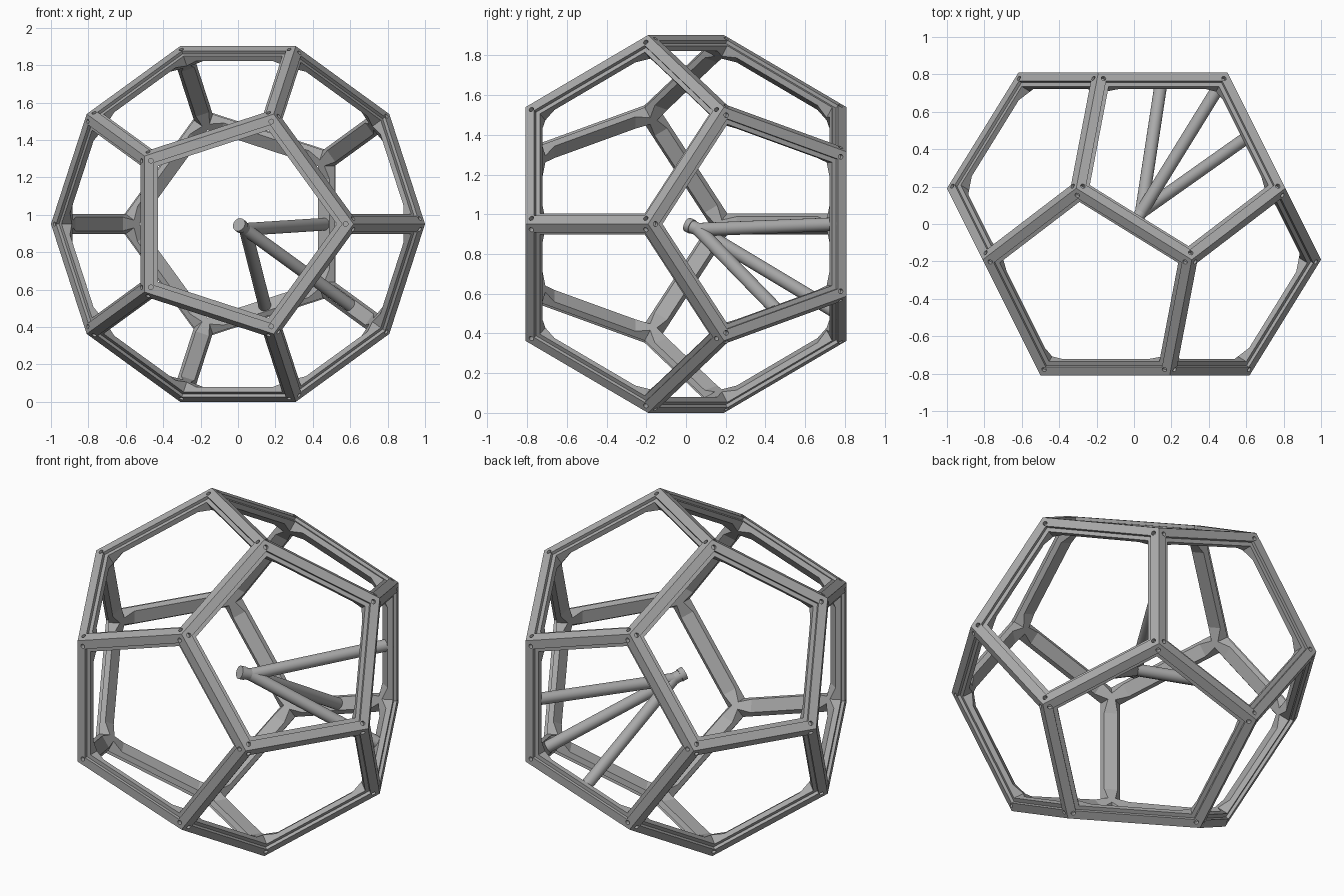
import bpy, bmesh, math
from mathutils import Vector, Matrix

if "Cube" in bpy.data.objects:
    bpy.data.objects.remove(bpy.data.objects["Cube"])

# Dodecahedron proportions (the widest vertex ring has radius 1)
SMALL = (math.sqrt(5) - 1) / 2
EDGE = 2 * SMALL * math.sin(math.radians(36))
IN_R = 1.113516 * EDGE
RING_Y = 0.262866 * EDGE
APOTHEM = SMALL * math.cos(math.radians(36))
CENTRE = Vector((0, 0, math.sin(math.radians(72))))

gray = bpy.data.materials.new("plain_gray")
gray.use_nodes = True
gray.diffuse_color = (0.4, 0.4, 0.4, 1)
gray.node_tree.nodes["Principled BSDF"].inputs["Base Color"].default_value = (0.4, 0.4, 0.4, 1)


def polar(deg, r, y):
    a = math.radians(deg)
    return Vector((r * math.cos(a), y, r * math.sin(a)))


def add_object(name, bm):
    me = bpy.data.meshes.new(name)
    bm.to_mesh(me)
    bm.free()
    ob = bpy.data.objects.new(name, me)
    ob.location = CENTRE
    me.materials.append(gray)
    bpy.context.collection.objects.link(ob)
    return ob


def face_outward(f, outward):
    f.normal_update()
    if f.normal.dot(outward) < 0:
        f.normal_flip()


def rod(bm, a, b, r, sides=32):
    d = b - a
    m = Matrix.Translation((a + b) / 2) @ d.to_track_quat('Z', 'Y').to_matrix().to_4x4()
    bmesh.ops.create_cone(bm, cap_ends=True, segments=sides, radius1=r, radius2=r,
                          depth=d.length, matrix=m)


def smooth(ob, degrees):
    bpy.ops.object.select_all(action='DESELECT')
    ob.select_set(True)
    bpy.context.view_layer.objects.active = ob
    bpy.ops.object.shade_smooth_by_angle(angle=math.radians(degrees))


# Vertices and face normals of the solid
corners, normals = [], [Vector((0, -1, 0)), Vector((0, 1, 0))]
for k in range(5):
    a = 72 * k
    corners += [polar(a, SMALL, -IN_R), polar(a, 1, -RING_Y),
                polar(a + 36, 1, RING_Y), polar(a + 36, SMALL, IN_R)]
    normals += [polar(a + 36, 2, -1).normalized(), polar(a, 2, 1).normalized()]


def face_loop(n):
    """Indices of the five corners of one face, in order around its normal."""
    ids = [i for i, v in enumerate(corners) if v.dot(n) > IN_R - 0.05]
    u = (corners[ids[0]] - n * IN_R).normalized()
    w = n.cross(u)
    return sorted(ids, key=lambda i: math.atan2(corners[i].dot(w), corners[i].dot(u)))


loops = [(n, face_loop(n)) for n in normals]


def prism(bm, n, ids, border, depth):
    """Pentagonal cutter, set in from every edge of a face by the border."""
    c = n * IN_R
    ring = [(corners[i] - c) * (1 - border / APOTHEM) for i in ids]
    top = [bm.verts.new(c + p + n * 0.05) for p in ring]
    low = [bm.verts.new(c + p - n * depth) for p in ring]
    face_outward(bm.faces.new(top), n)
    face_outward(bm.faces.new(low), -n)
    for i in range(5):
        j = (i + 1) % 5
        face_outward(bm.faces.new((low[i], low[j], top[j], top[i])), ring[i] + ring[j])


# Frame: solid body, opened on each face, hollowed inside and rebated
bm = bmesh.new()
points = [bm.verts.new(v) for v in corners]
for n, ids in loops:
    face_outward(bm.faces.new([points[i] for i in ids]), n)
frame = add_object("frame", bm)

cutters = []
for n, ids in loops:
    bm = bmesh.new()
    prism(bm, n, ids, 0.073, 0.15)
    cutters.append(add_object("opening_cutter", bm))

# Hollow: a flat behind every bar and a small bevel behind every vertex
FLAT, BEVEL = 0.872, 0.9
tip = FLAT * 1.0705
peak = FLAT / math.cos(math.radians(31.717))
bm = bmesh.new()
for n, ids in loops:
    bm.verts.new(n * peak)
    for i in ids:
        v = corners[i].normalized()
        fall = tip - peak * v.dot(n)
        bm.verts.new((v * tip).lerp(n * peak, (tip - BEVEL) / fall))
bmesh.ops.convex_hull(bm, input=bm.verts[:])
for f in bm.faces:
    face_outward(f, f.calc_center_median())
cutters.append(add_object("hollow_cutter", bm))

# Shallow rebates, and small pin holes at the corners of each face
rebates, holes = bmesh.new(), bmesh.new()
for n, ids in loops:
    prism(rebates, n, ids, 0.05, 0.018)
    c = n * IN_R
    for i in ids:
        p = c + (corners[i] - c) * (1 - 0.042 / SMALL)
        rod(holes, p - n * 0.025, p + n * 0.02, 0.0125, 16)
cutters += [add_object("rebate_cutter", rebates), add_object("pin_hole_cutter", holes)]

for cutter in cutters:
    cutter.hide_render = True
    mod = frame.modifiers.new(cutter.name, 'BOOLEAN')
    mod.operation = 'DIFFERENCE'
    mod.solver = 'MANIFOLD'
    mod.object = cutter

# Bake the cuts and drop the cutters
bpy.context.view_layer.update()
deps = bpy.context.evaluated_depsgraph_get()
baked = bpy.data.meshes.new_from_object(frame.evaluated_get(deps))
frame.modifiers.clear()
frame.data = baked
for cutter in cutters:
    bpy.data.objects.remove(cutter)
smooth(frame, 15)

# Tripod: a short hub at the centre carried by three rods from edge middles
axis = polar(-36, SMALL, IN_R).normalized()
bm = bmesh.new()
rod(bm, axis * 0.01, axis * 0.04, 0.037)
rod(bm, axis * 0.04, axis * 0.12, 0.033)
hub = add_object("hub", bm)
smooth(hub, 30)

apex = axis * 0.08
mids = {"side_rod": polar(0, APOTHEM, IN_R), "low_rod": polar(-72, APOTHEM, IN_R),
        "outer_rod": polar(-36, (1 + SMALL) / 2, (RING_Y + IN_R) / 2)}
for name, mid in mids.items():
    bm = bmesh.new()
    rod(bm, apex, mid * 0.96, 0.034)
    smooth(add_object(name, bm), 30)
